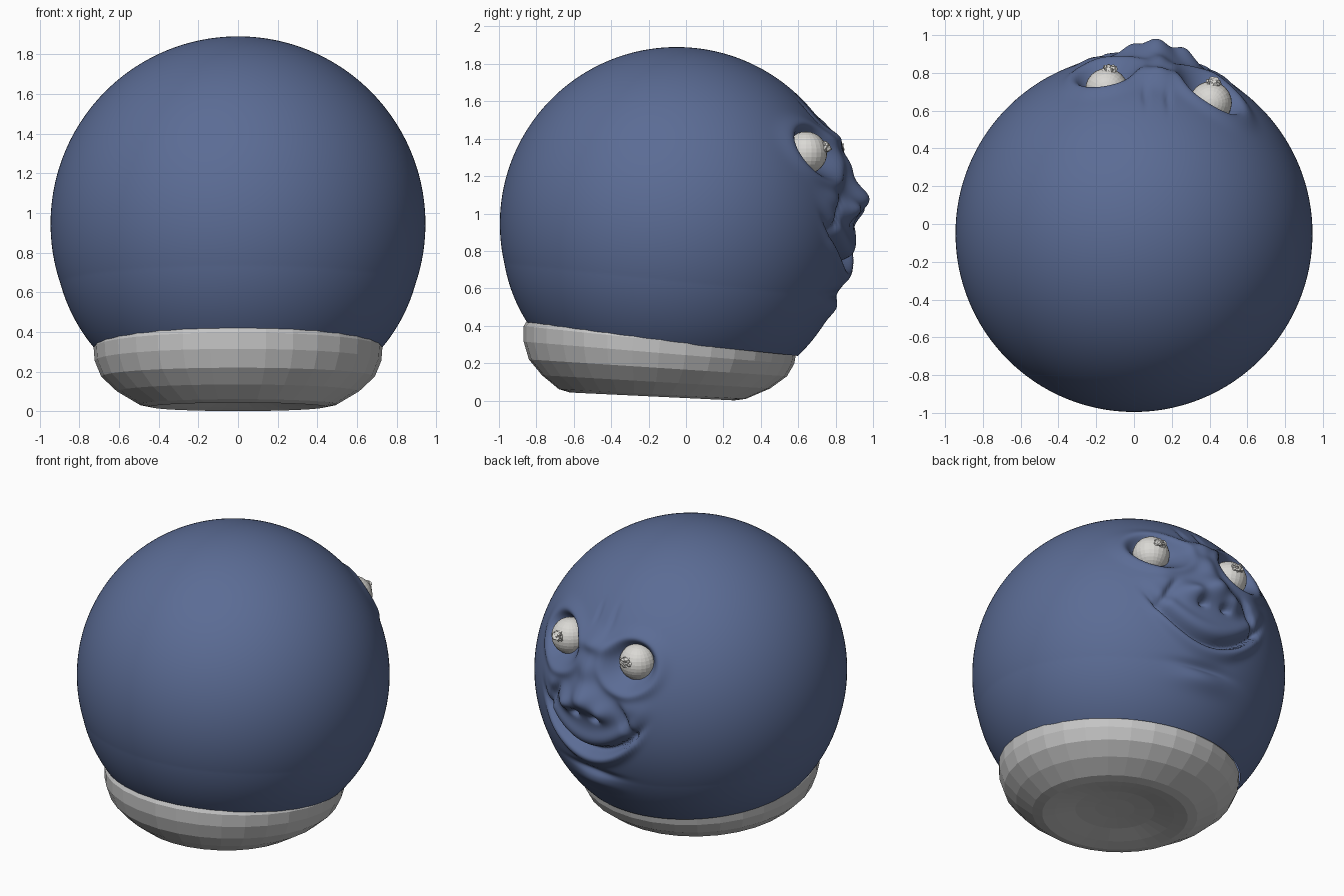
import bpy, math, random
from math import exp, sin, cos, pi
from mathutils import Vector, Matrix

if "Cube" in bpy.data.objects:
    bpy.data.objects.remove(bpy.data.objects["Cube"])

random.seed(4)


def material(name, rgb):
    m = bpy.data.materials.new(name)
    m.diffuse_color = (*rgb, 1)
    m.use_nodes = True
    m.node_tree.nodes["Principled BSDF"].inputs["Base Color"].default_value = m.diffuse_color
    return m


BLUE = material("slate blue", (0.105, 0.15, 0.30))
GREY = material("light grey", (0.56, 0.56, 0.56))
WHITE = material("eye white", (0.70, 0.69, 0.66))


def make(name, verts, faces, mat, smooth):
    me = bpy.data.meshes.new(name)
    me.from_pydata(verts, [], faces)
    me.materials.append(mat)
    for p in me.polygons:
        p.use_smooth = smooth
    ob = bpy.data.objects.new(name, me)
    bpy.context.collection.objects.link(ob)
    return ob


def lathe_faces(rings, seg):
    return [(i * seg + j, (i + 1) * seg + j, (i + 1) * seg + (j + 1) % seg, i * seg + (j + 1) % seg)
            for i in range(rings - 1) for j in range(seg)]


# Face relief: soft bumps and dents given as x, z, width, height, depth
BUMPS = [
    (0.13, 1.26, 0.07, 0.10, 0.05),     # nose bridge
    (0.11, 1.08, 0.10, 0.085, 0.10),    # nose tip
    (-0.02, 1.02, 0.06, 0.06, 0.05),    # nose wings
    (0.26, 1.02, 0.07, 0.06, 0.07),
    (0.13, 1.41, 0.11, 0.055, 0.055),   # brow
    (0.04, 0.965, 0.025, 0.022, -0.05),  # nostrils
    (0.20, 0.965, 0.025, 0.022, -0.05),
    (-0.20, 1.08, 0.09, 0.07, 0.02),    # cheeks
    (0.43, 1.08, 0.08, 0.07, 0.025),
    (0.12, 0.57, 0.18, 0.025, -0.025),  # chin fold
    (0.12, 0.49, 0.16, 0.05, 0.025),
    (0.06, 1.54, 0.015, 0.06, -0.015),  # frown lines
    (0.18, 1.54, 0.015, 0.06, -0.015),
]
EYES = [(-0.145, 0.712, 1.325), (0.405, 0.642, 1.325)]


def relief(x, z):
    d = sum(a * exp(-((x - bx) / w) ** 2 - ((z - bz) / h) ** 2) for bx, bz, w, h, a in BUMPS)
    # eye sockets with raised lids
    for ex, ey, ez in EYES:
        r = math.hypot((x - ex) / 1.15, z - ez)
        d += -0.10 * exp(-(r / 0.115) ** 4) + 0.022 * exp(-((r - 0.165) / 0.035) ** 2)
    # curved grin: recessed above the line, crease on it, lip below
    u = x - 0.12
    t = z - (0.71 + 1.5 * u * u)
    fade = exp(-(u / 0.37) ** 8)
    d += fade * (-0.065 * exp(-((t - 0.02) / 0.028) ** 2) + 0.03 * exp(-((t + 0.05) / 0.04) ** 2))
    d += fade * 0.02 * exp(-((t - 0.10) / 0.05) ** 2)
    # smile folds from nose to mouth corners
    for s in (-1, 1):
        w = s * u - (0.24 + 0.5 * (1.08 - z))
        d -= 0.03 * exp(-(w / 0.025) ** 2) * exp(-((z - 0.99) / 0.10) ** 4)
    return d


# Head: tilted open ball, front hemisphere (+y) displaced into a face
RINGS, SEG, R = 230, 300, 0.945
tilt = Matrix.Rotation(-0.104, 3, 'X')
centre = Vector((0, -0.05, 0.945))
end = math.acos(-0.635 / R)
verts = []
for i in range(RINGS):
    th = max(1e-4, end * i / (RINGS - 1))
    flare = 1 + 0.025 * max(0, (th - 1.9) / (end - 1.9))
    for j in range(SEG):
        a = 2 * pi * j / SEG
        v = tilt @ Vector((R * sin(th) * cos(a) * flare, R * sin(th) * sin(a) * flare, R * cos(th))) + centre
        if v.y > 0.3:
            d = relief(v.x, v.z)
            v.y += d
            v.x += 0.12 * d
        verts.append(v)
make("head", verts, lathe_faces(RINGS, SEG), BLUE, True)

# Base: faceted bowl, rings as centre y, centre z, radius, slope
BASE = [(-0.14, 0.345, 0.715, -0.104), (-0.14, 0.322, 0.728, -0.104), (-0.145, 0.255, 0.723, -0.083),
        (-0.15, 0.175, 0.69, -0.065), (-0.16, 0.10, 0.61, -0.058), (-0.18, 0.035, 0.50, -0.052),
        (-0.18, 0.022, 0.44, -0.048), (-0.18, 0.036, 0.36, -0.048), (-0.18, 0.062, 0.24, -0.048),
        (-0.18, 0.072, 0.12, -0.048), (-0.18, 0.074, 0.001, -0.048)]
N = 32
bv = [(r * cos(2 * pi * j / N), cy + r * sin(2 * pi * j / N), cz + s * r * sin(2 * pi * j / N))
      for cy, cz, r, s in BASE for j in range(N)]
make("base", bv, lathe_faces(len(BASE), N), GREY, False)

# Eyes: faceted balls with a rough raised iris
for k, (x, y, z) in enumerate(EYES):
    bpy.ops.mesh.primitive_uv_sphere_add(segments=24, ring_count=16, radius=0.113, location=(x, y, z))
    eye = bpy.context.object
    eye.name = "eye_" + "ab"[k]
    eye.data.materials.append(WHITE)
    bpy.ops.mesh.primitive_ico_sphere_add(subdivisions=3, radius=0.04, location=(x + 0.015, y + 0.095, z + 0.03))
    iris = bpy.context.object
    iris.name = "iris_" + "ab"[k]
    iris.data.materials.append(WHITE)
    for v in iris.data.vertices:
        v.co *= random.uniform(0.75, 1.2)
        v.co.z *= 0.8
